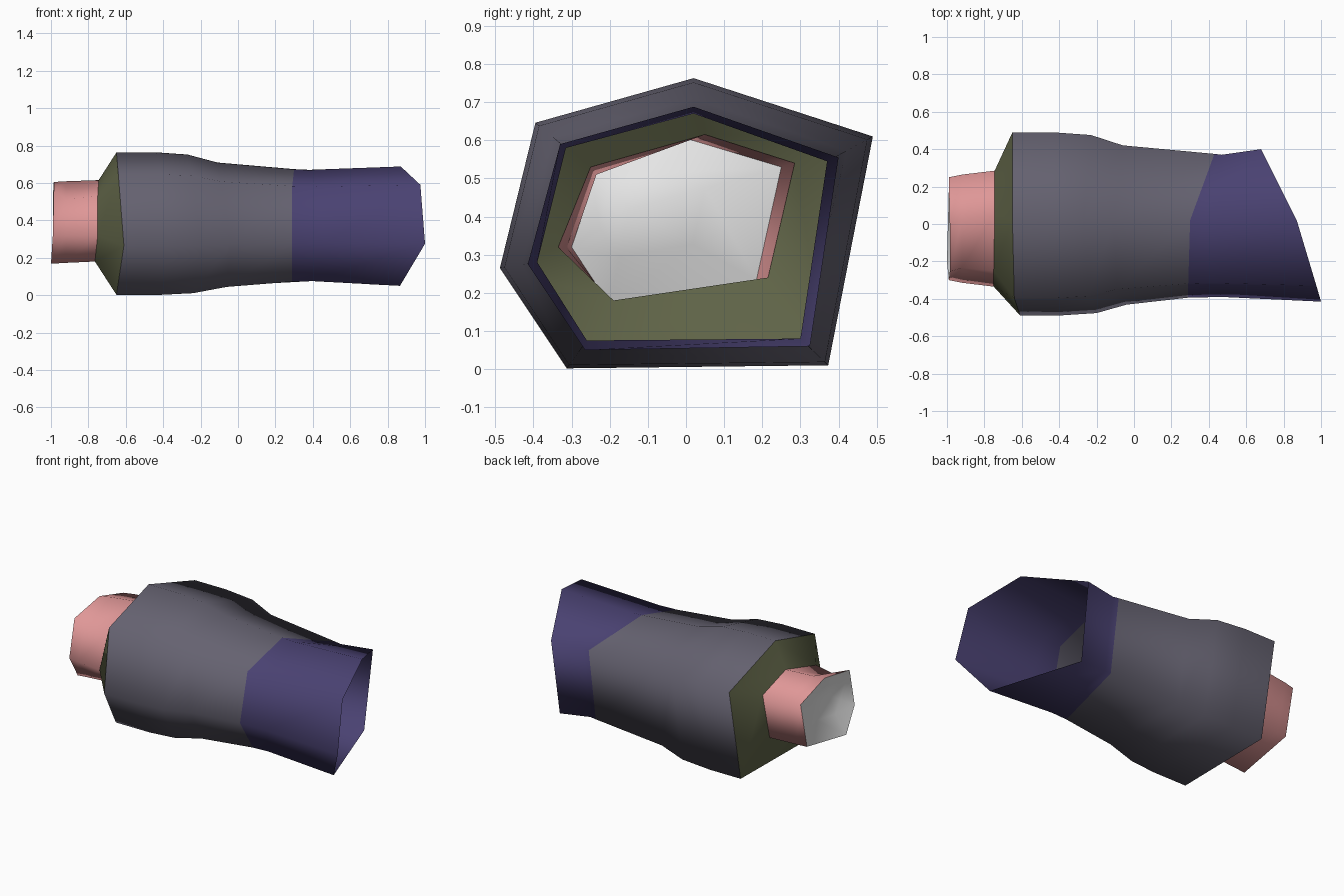
import bpy, bmesh

if "Cube" in bpy.data.objects:
    bpy.data.objects.remove(bpy.data.objects["Cube"])


def material(name, rgb):
    m = bpy.data.materials.new(name)
    m.diffuse_color = (*rgb, 1)
    m.use_nodes = True
    m.node_tree.nodes["Principled BSDF"].inputs["Base Color"].default_value = m.diffuse_color
    return m


GREY = material("slate grey", (0.13, 0.122, 0.163))
BLUE = material("indigo", (0.068, 0.054, 0.168))
OLIVE = material("olive", (0.117, 0.128, 0.064))
PINK = material("salmon pink", (0.74, 0.31, 0.31))
WHITE = material("off white", (0.8, 0.8, 0.8))

# six-sided cross-sections as (y, z), clockwise from the top corner
WIDE = [(.02, .763), (.49, .61), (.373, .01), (-.313, .002), (-.488, .265), (-.395, .646)]
WAIST = [(.02, .67), (.37, .545), (.30, .08), (-.26, .075), (-.39, .28), (-.315, .58)]
RIM = [(.02, .688), (.40, .555), (.325, .06), (-.265, .05), (-.415, .275), (-.33, .59)]
NECK = [(.05, .615), (.285, .54), (.215, .24), (-.19, .18), (-.335, .32), (-.25, .53)]
TIP = [(0, .605), (.25, .53), (.185, .235), (-.2, .168), (-.30, .32), (-.255, .56)]


def blend(a, b, t):
    return [(p[0] + (q[0] - p[0]) * t, p[1] + (q[1] - p[1]) * t) for p, q in zip(a, b)]


def ring(profile, xs):
    """Place a cross-section, with one x per corner or one x for all."""
    xs = xs if isinstance(xs, list) else [xs] * len(profile)
    return [(x, y, z) for x, (y, z) in zip(xs, profile)]


def skin(name, rings, mats, fan_centre=None):
    """Join rings into a smooth sheet; mats gives one material per band."""
    bm = bmesh.new()
    rows = [[bm.verts.new(p) for p in r] for r in rings]
    used = list(dict.fromkeys(mats))
    n = len(rings[0])
    for k, (a, b) in enumerate(zip(rows, rows[1:])):
        for i in range(n):
            j = (i + 1) % n
            f = bm.faces.new((a[i], b[i], b[j], a[j]))
            f.material_index = used.index(mats[k])
    if fan_centre:
        c = bm.verts.new(fan_centre)
        for i in range(n):
            bm.faces.new((c, rows[0][i], rows[0][(i + 1) % n]))
    for f in bm.faces:
        f.smooth = True
    me = bpy.data.meshes.new(name)
    bm.to_mesh(me)
    bm.free()
    for m in used:
        me.materials.append(m)
    ob = bpy.data.objects.new(name, me)
    bpy.context.collection.objects.link(ob)
    return ob


shoulder = ring(WIDE, [-.65, -.65, -.65, -.65, -.61, -.64])
neck = ring(NECK, [-.745, -.745, -.745, -.765, -.75, -.75])
tip = ring(TIP, [-.985, -.99, -.99, -1.0, -.99, -.985])

# sleeve: bulging grey body running into a slanted, open blue cuff
skin("sleeve", [
    shoulder,
    ring(WIDE, [-.43, -.43, -.43, -.41, -.38, -.41]),
    ring(blend(WIDE, WAIST, .12), [-.27, -.23, -.23, -.24, -.2, -.24]),
    ring(blend(WIDE, WAIST, .58), [-.11, -.06, -.06, -.06, -.04, -.09]),
    ring(blend(WIDE, WAIST, .96), [.30, .43, .43, .29, .29, .29]),
    ring(WAIST, [.38, .47, .47, .40, .47, .42]),
    ring(RIM, [.87, .68, .67, .866, 1.0, .975]),
], [GREY, GREY, GREY, GREY, BLUE, BLUE])

# collar: steep cone closing the body down to the stub
skin("collar", [neck, shoulder], [OLIVE])

# stub: short tube with one slightly pinched corner
pinched = blend(TIP, NECK, .4)
pinched[5] = (-.235, .51)
skin("stub", [tip, ring(pinched, -.92), neck], [PINK, PINK])

# end cap: shallow dent, deepest towards the front
dent = (-.15, .42)
inner = blend(TIP, [dent] * 6, .5)
skin("end_cap", [ring(inner, -.94), tip], [WHITE], fan_centre=(-.91, *dent))
